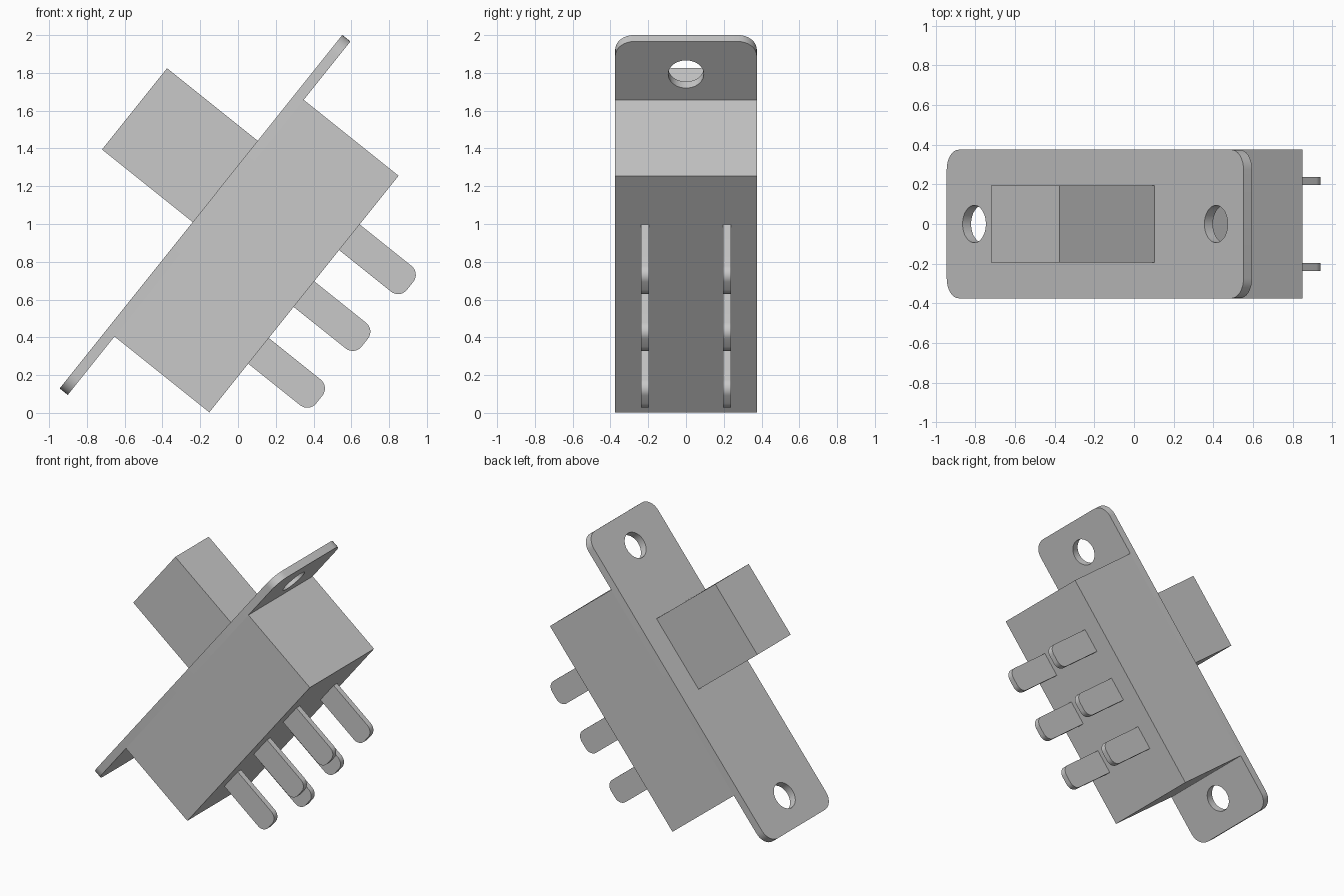
import bpy, bmesh, math
from mathutils import Matrix, Vector

cube = bpy.data.objects.get("Cube")
if cube:
    bpy.data.objects.remove(cube, do_unlink=True)

grey = bpy.data.materials.new("light_grey")
grey.use_nodes = True
grey.diffuse_color = (0.58, 0.58, 0.58, 1)
grey.node_tree.nodes["Principled BSDF"].inputs["Base Color"].default_value = (0.58, 0.58, 0.58, 1)

# Switch frame: X along the plate, Z out of its face, origin on the face centre
TILT = Matrix.Translation((-0.196, 0, 1.065)) @ Matrix.Rotation(math.radians(-51.35), 4, 'Y')


def finish(bm, name):
    bmesh.ops.recalc_face_normals(bm, faces=bm.faces)
    mesh = bpy.data.meshes.new(name)
    bm.to_mesh(mesh)
    bm.free()
    mesh.materials.append(grey)
    obj = bpy.data.objects.new(name, mesh)
    obj.matrix_world = TILT
    bpy.context.collection.objects.link(obj)
    return obj


def block(name, low, high, radius=0, rounded=None):
    """Box between two corners; edges chosen by the rule 'rounded' get a radius."""
    low, high = Vector(low), Vector(high)
    bm = bmesh.new()
    bmesh.ops.create_cube(bm, size=1)
    for v in bm.verts:
        v.co = (low + high) / 2 + v.co * (high - low)
    if rounded:
        edges = [e for e in bm.edges if rounded(e.verts[0].co, e.verts[1].co)]
        bmesh.ops.bevel(bm, geom=edges, offset=radius, segments=8,
                        affect='EDGES', profile=0.5)
    return finish(bm, name)


def smooth(obj):
    bpy.ops.object.select_all(action='DESELECT')
    obj.select_set(True)
    bpy.context.view_layer.objects.active = obj
    bpy.ops.object.shade_smooth_by_angle(angle=math.radians(30))


HALF_WIDTH = 0.375
THICK = 0.055

# Mounting plate with rounded corners
plate = block("mounting_plate", (-1.198, -HALF_WIDTH, -THICK), (1.198, HALF_WIDTH, 0), 0.1,
              lambda a, b: abs(a.z - b.z) > 0.01)

# Screw holes through both ends of the plate
bm = bmesh.new()
for side in (-1, 1):
    bmesh.ops.create_cone(bm, cap_ends=True, segments=40, radius1=0.094, radius2=0.094,
                          depth=0.3, matrix=Matrix.Translation((side * 0.976, 0, 0)))
cutter = finish(bm, "hole_cutter")
cutter.hide_render = True
cut = plate.modifiers.new("holes", 'BOOLEAN')
cut.operation = 'DIFFERENCE'
cut.solver = 'EXACT'
cut.object = cutter
bpy.context.view_layer.objects.active = plate
bpy.ops.object.modifier_apply(modifier=cut.name)
bpy.data.objects.remove(cutter, do_unlink=True)
smooth(plate)

# Housing under the plate and the sliding knob above it
block("housing", (-0.802, -HALF_WIDTH, -0.698), (0.802, HALF_WIDTH, -THICK))
block("slider_knob", (-0.07, -0.195, 0), (0.481, 0.195, 0.615))

# Two rows of three flat terminals with rounded tips
TIP = -1.11
for row, y in (("front", -0.217), ("back", 0.217)):
    for place, x in (("lower", -0.385), ("middle", 0), ("upper", 0.385)):
        pin = block(f"{row}_{place}_terminal", (x - 0.087, y - 0.02, TIP), (x + 0.087, y + 0.02, -0.69),
                    0.06, lambda a, b: abs(a.y - b.y) > 0.01 and a.z < TIP + 0.01)
        smooth(pin)
